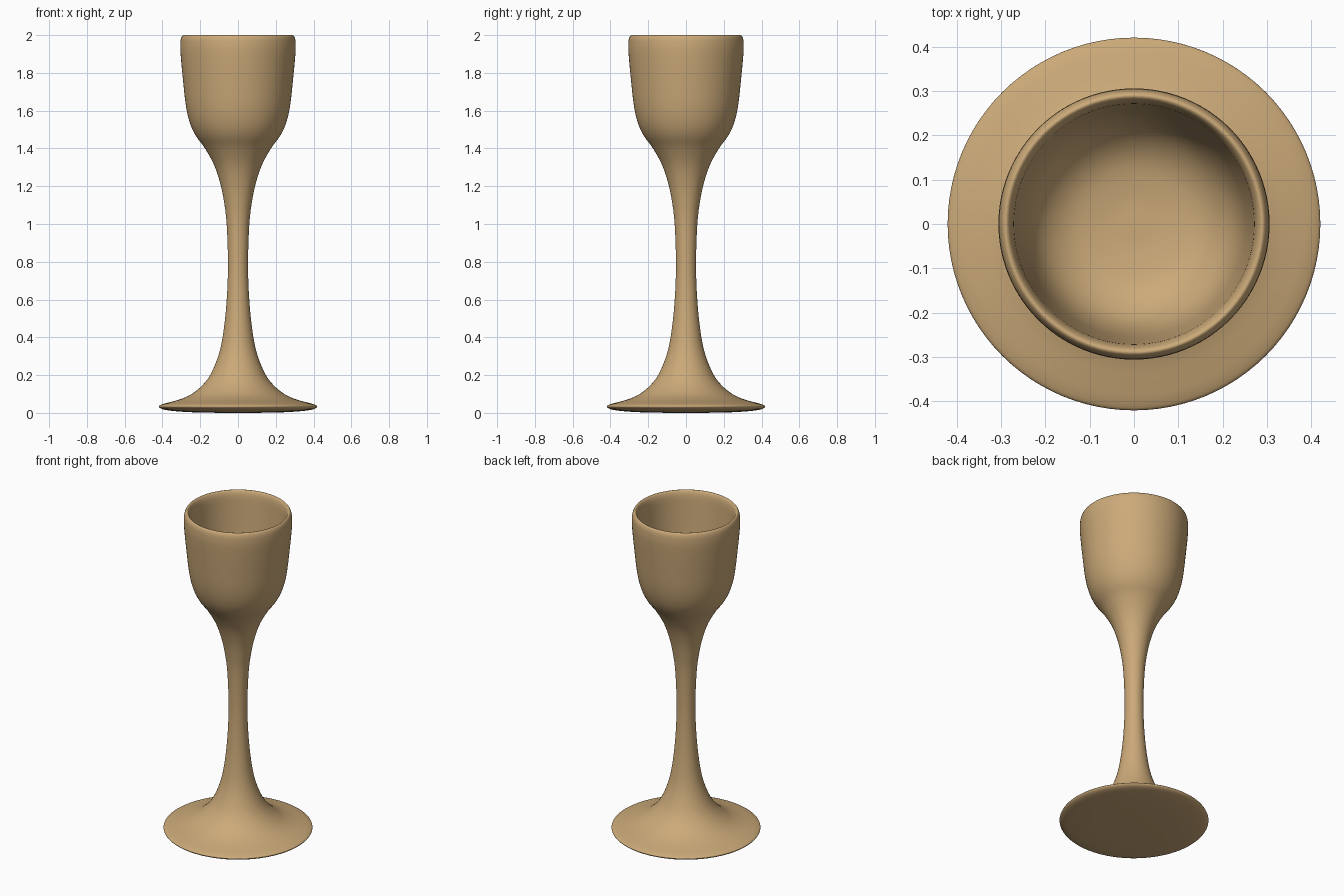
import bpy, bmesh, math
from mathutils import Vector

if "Cube" in bpy.data.objects:
    bpy.data.objects.remove(bpy.data.objects["Cube"])

SEGMENTS = 96
STEPS = 4

# Goblet half-profile (radius, height): underside, foot, stem, bowl, lip, inside
PROFILE = [
    (0, 0.0), (0.2, 0.002), (0.32, 0.008), (0.395, 0.018), (0.42, 0.034),
    (0.40, 0.046), (0.36, 0.057), (0.31, 0.071), (0.25, 0.097), (0.19, 0.145),
    (0.145, 0.205), (0.105, 0.30), (0.08, 0.41), (0.061, 0.58), (0.053, 0.78),
    (0.060, 1.0), (0.076, 1.13), (0.098, 1.23), (0.13, 1.32), (0.178, 1.405),
    (0.222, 1.465), (0.253, 1.53), (0.275, 1.62), (0.291, 1.76), (0.304, 1.90),
    (0.305, 1.955), (0.301, 1.985), (0.291, 2.0), (0.280, 1.992),
    (0.272, 1.96), (0.267, 1.88), (0.257, 1.72), (0.242, 1.60), (0.21, 1.52),
    (0.15, 1.47), (0.07, 1.452), (0, 1.45),
]


def smooth_path(points, steps):
    """Catmull-Rom curve through the points, as 2D vectors."""
    p = [Vector(q) for q in points]
    # mirrored end points keep the curve level at the axis
    p = [Vector((-p[1].x, p[1].y))] + p + [Vector((-p[-2].x, p[-2].y))]
    out = []
    for i in range(1, len(p) - 2):
        a, b, c, d = p[i - 1:i + 3]
        for s in range(steps):
            t = s / steps
            out.append(0.5 * (2 * b + (c - a) * t + (2 * a - 5 * b + 4 * c - d) * t ** 2
                              + (3 * b - a - 3 * c + d) * t ** 3))
    out.append(p[-2])
    return out


# Lathe the profile around z
bm = bmesh.new()
path = smooth_path(PROFILE, STEPS)
verts = [bm.verts.new((max(q.x, 0), 0, max(q.y, 0))) for q in path]
edges = [bm.edges.new(pair) for pair in zip(verts, verts[1:])]
bmesh.ops.spin(bm, geom=verts + edges, cent=(0, 0, 0), axis=(0, 0, 1),
               angle=math.tau, steps=SEGMENTS, use_merge=False)
bmesh.ops.remove_doubles(bm, verts=bm.verts, dist=1e-5)
bmesh.ops.recalc_face_normals(bm, faces=bm.faces)
for f in bm.faces:
    f.smooth = True
mesh = bpy.data.meshes.new("goblet")
bm.to_mesh(mesh)
bm.free()

# Single warm tan colour
tan = bpy.data.materials.new("warm tan")
tan.diffuse_color = (0.60, 0.40, 0.19, 1)
tan.use_nodes = True
tan.node_tree.nodes["Principled BSDF"].inputs["Base Color"].default_value = tan.diffuse_color
mesh.materials.append(tan)
goblet = bpy.data.objects.new("goblet", mesh)
bpy.context.collection.objects.link(goblet)
